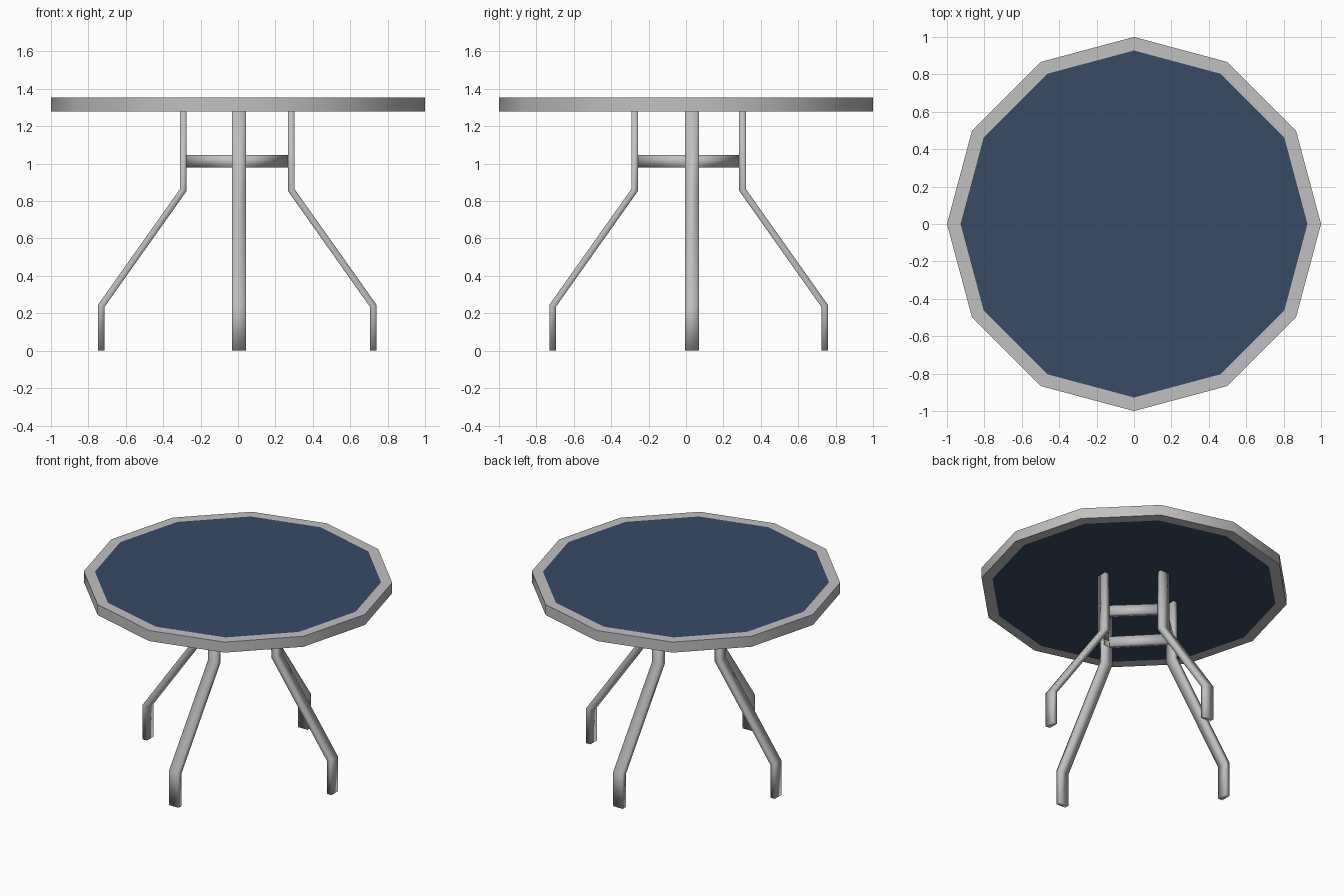
import bpy, bmesh, math
from mathutils import Vector, Matrix

cube = bpy.data.objects.get("Cube")
if cube:
    bpy.data.objects.remove(cube)


def material(name, rgb):
    m = bpy.data.materials.new(name)
    m.use_nodes = True
    m.diffuse_color = (*rgb, 1)
    m.node_tree.nodes["Principled BSDF"].inputs["Base Color"].default_value = (*rgb, 1)
    return m


METAL = material("grey metal", (0.53, 0.53, 0.53))
BLUE = material("dark blue panel", (0.04, 0.07, 0.13))


def finish(name, bm, mats):
    bmesh.ops.recalc_face_normals(bm, faces=bm.faces)
    mesh = bpy.data.meshes.new(name)
    bm.to_mesh(mesh)
    bm.free()
    for m in mats:
        mesh.materials.append(m)
    obj = bpy.data.objects.new(name, mesh)
    bpy.context.collection.objects.link(obj)
    return obj


def flat_bar(name, path, side, width, thick):
    """Sweep a mitred rectangle along path; side is the width direction."""
    bm = bmesh.new()
    pts = [Vector(p) for p in path]
    rings = []
    for i, p in enumerate(pts):
        a = (p - pts[max(i - 1, 0)]).normalized()
        b = (pts[min(i + 1, len(pts) - 1)] - p).normalized()
        tangent = (a + b).normalized()
        out = side.cross(tangent)
        # widen the mitre so the bar keeps its thickness
        out /= tangent.dot(b if b.length else a)
        rings.append([bm.verts.new(p + side * width / 2 * s + out * thick / 2 * t)
                      for s, t in ((-1, -1), (1, -1), (1, 1), (-1, 1))])
    for r, q in zip(rings, rings[1:]):
        for k in range(4):
            bm.faces.new((r[k], r[k - 1], q[k - 1], q[k]))
    bm.faces.new(rings[0])
    bm.faces.new(rings[-1])
    obj = finish(name, bm, [METAL])
    obj.data.shade_smooth()
    return obj


# Twelve-sided table top with flush blue panels above and below
bm = bmesh.new()
bmesh.ops.create_cone(bm, cap_ends=True, segments=12, radius1=1, radius2=1, depth=0.075,
                      matrix=Matrix.Translation((0, 0, 1.3175)) @ Matrix.Rotation(math.pi / 2, 4, "Z"))
bm.normal_update()
caps = [f for f in bm.faces if abs(f.normal.z) > 0.9]
bmesh.ops.inset_individual(bm, faces=caps, thickness=0.0725)
for f in caps:
    f.material_index = 1
top = finish("table_top", bm, [METAL, BLUE])
bpy.context.view_layer.objects.active = top
top.select_set(True)
bpy.ops.object.shade_smooth_by_angle(angle=math.radians(40))

# Four bent legs, set slightly off the centre lines
LEGS = [("left_leg", 0, -0.004, 0.032), ("back_leg", 90, 0.005, 0.014),
        ("right_leg", 180, -0.004, 0.032), ("front_leg", 270, 0.005, 0.014)]
joints = []
for name, angle, cx, cy in LEGS:
    place = Matrix.Translation((cx, cy, 0)) @ Matrix.Rotation(math.radians(angle), 4, "Z")
    path = [place @ Vector(p) for p in ((0.727, 0, 0), (0.727, 0, 0.24),
                                        (0.288, 0, 0.86), (0.288, 0, 1.285))]
    side = place.to_3x3() @ Vector((0, 1, 0))
    flat_bar(name, path, side, 0.075, 0.035)
    joints.append(place @ Vector((0.28, 0, 1.013)))

# Square of braces joining neighbouring legs
names = ["back_left_brace", "back_right_brace", "front_right_brace", "front_left_brace"]
for i, name in enumerate(names):
    flat_bar(name, [joints[i], joints[(i + 1) % 4]], Vector((0, 0, 1)), 0.067, 0.035)
